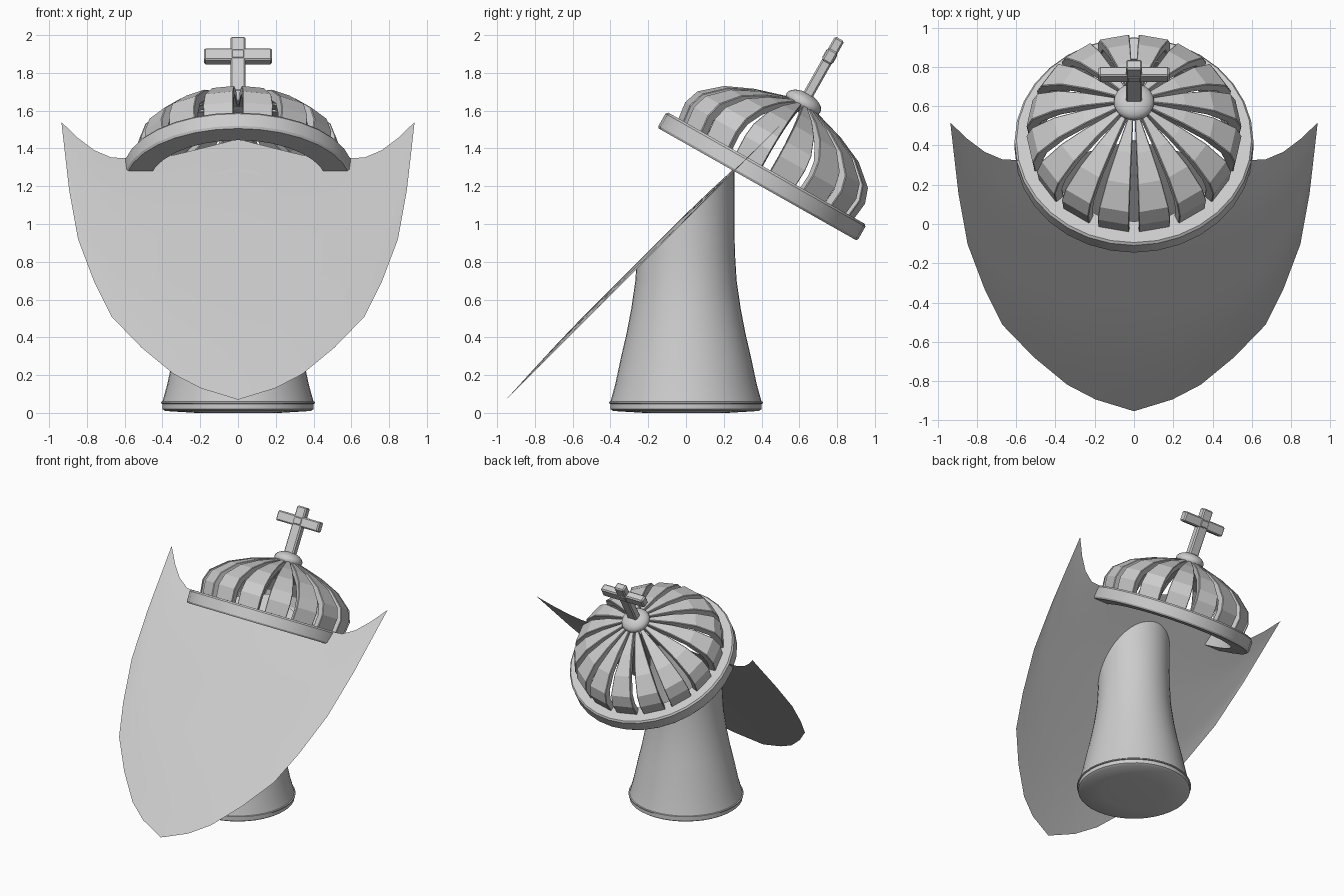
import bpy, bmesh, math
from mathutils import Matrix, Vector

if "Cube" in bpy.data.objects:
    bpy.data.objects.remove(bpy.data.objects["Cube"])

# crown parts are modelled upright, then tilted backwards with this matrix
TILT = Matrix.Translation((0, 0.378, 1.21)) @ Matrix.Rotation(math.radians(-29.5), 4, 'X')


def finish(name, bm, smooth=None, matrix=None, bevel=0):
    bmesh.ops.recalc_face_normals(bm, faces=bm.faces)
    mesh = bpy.data.meshes.new(name)
    bm.to_mesh(mesh)
    bm.free()
    ob = bpy.data.objects.new(name, mesh)
    bpy.context.collection.objects.link(ob)
    if matrix:
        ob.matrix_world = matrix
    if bevel:
        mod = ob.modifiers.new("bevel", 'BEVEL')
        mod.width, mod.segments = bevel, 1
        mod.limit_method = 'ANGLE'
        mod.angle_limit = math.radians(50)
    if smooth:
        bpy.ops.object.select_all(action='DESELECT')
        ob.select_set(True)
        bpy.context.view_layer.objects.active = ob
        bpy.ops.object.shade_smooth_by_angle(angle=math.radians(smooth))
    return ob


def lathe(bm, profile, sides, closed=False):
    """Spin (radius, height) points around z; closed joins last to first, else caps."""
    rings = [[bm.verts.new((r * math.cos(2 * math.pi * i / sides),
                            r * math.sin(2 * math.pi * i / sides), z))
              for i in range(sides)] for r, z in profile]
    pairs = list(zip(rings, rings[1:]))
    if closed:
        pairs.append((rings[-1], rings[0]))
    else:
        bm.faces.new(rings[0])
        bm.faces.new(rings[-1])
    for a, b in pairs:
        for i in range(sides):
            j = (i + 1) % sides
            bm.faces.new((a[i], a[j], b[j], b[i]))


def box(bm, size, centre):
    bmesh.ops.create_cube(bm, size=1, matrix=Matrix.Translation(centre)
                          @ Matrix.Diagonal((*size, 1)))


# neck: flared column, sliced along the plane of the shield
bm = bmesh.new()
lathe(bm, [(0.22, 0.0), (0.385, 0.01), (0.4, 0.02), (0.4, 0.048), (0.408, 0.05),
           (0.408, 0.058), (0.4, 0.06), (0.375, 0.15), (0.343, 0.3), (0.315, 0.42),
           (0.29, 0.55), (0.268, 0.7), (0.259, 0.85), (0.256, 1.0), (0.256, 1.5)], 40)
cut = bmesh.ops.bisect_plane(bm, geom=bm.verts[:] + bm.edges[:] + bm.faces[:],
                             plane_co=(0, 0, 1.04), plane_no=(0, -1, 1), clear_outer=True)
edges = [e for e in cut['geom_cut'] if isinstance(e, bmesh.types.BMEdge)]
bmesh.ops.holes_fill(bm, edges=edges)
finish("neck", bm, 35)

# shield: thin sloped sheet between an upper and a lower edge curve
half = [(0, 0.07, 1.45), (0.196, 0.13, 1.40), (0.34, 0.205, 1.365), (0.51, 0.345, 1.345),
        (0.67, 0.51, 1.352), (0.76, 0.69, 1.39), (0.847, 0.92, 1.455), (0.894, 1.18, 1.50)]
columns = [(-x, a, b) for x, a, b in reversed(half[1:])] + half
rows = 10
bm = bmesh.new()
grid = []
for x, low, high in columns:
    col = []
    for k in range(rows + 1):
        v = k / rows
        bulge = 0.022 * min(1, 5 * v * (1 - v)) * (1 - (x / 0.935) ** 2)
        z = low + (high - low) * v
        col.append(bm.verts.new((x, z - 1.023 - bulge * 0.707, z + bulge * 0.707)))
    grid.append(col)
for a, b in zip(grid, grid[1:]):
    for k in range(rows):
        bm.faces.new((a[k], b[k], b[k + 1], a[k + 1]))
for col, s in ((grid[0], -1), (grid[-1], 1)):
    tip = bm.verts.new((0.935 * s, 0.515, 1.54))
    for k in range(rows):
        bm.faces.new((col[k], col[k + 1], tip))
# front faces look forward and up
shield = finish("shield", bm, 60)
if shield.data.polygons[20].normal.y > 0:
    shield.data.flip_normals()

# crown band
bm = bmesh.new()
lathe(bm, [(0.475, 0), (0.6, 0), (0.608, 0.012), (0.608, 0.086), (0.598, 0.098),
           (0.475, 0.098)], 32, closed=True)
finish("crown_band", bm, 30, TILT)

# crown ribs: sixteen curved panels with open slots between them
outer = [(0.535, 0.085), (0.548, 0.19), (0.52, 0.272), (0.41, 0.367), (0.265, 0.432),
         (0.09, 0.485), (0.03, 0.495)]
inner = [(r * 0.9, 0.085 + (z - 0.085) * 0.88) for r, z in outer]
loop = outer + inner[::-1]
bm = bmesh.new()
for i in range(16):
    mid = math.radians(22.5 * (i + 0.5))
    sides = []
    for s in (-1, 1):
        a = mid + s * math.radians(8.6)
        sides.append([bm.verts.new((r * math.cos(a), r * math.sin(a), z)) for r, z in loop])
    p, q = sides
    n, m = len(loop), len(outer)
    for k in range(n):
        j = (k + 1) % n
        bm.faces.new((p[k], p[j], q[j], q[k]))
    for k in range(m - 1):
        for w in sides:
            bm.faces.new((w[k], w[k + 1], w[n - 2 - k], w[n - 1 - k]))
finish("crown_ribs", bm, None, TILT, bevel=0.008)

# flattened ball on top of the crown
bm = bmesh.new()
bmesh.ops.create_uvsphere(bm, u_segments=24, v_segments=12, radius=1,
                          matrix=Matrix.Translation((0, 0, 0.495))
                          @ Matrix.Diagonal((0.103, 0.103, 0.057, 1)))
finish("crown_ball", bm, 40, TILT)

# cross: upright, crossbar and raised square at the joint
bm = bmesh.new()
box(bm, (0.082, 0.056, 0.37), (0, 0, 0.7))
finish("cross_upright", bm, None, TILT, bevel=0.009)
bm = bmesh.new()
box(bm, (0.36, 0.058, 0.075), (0, 0, 0.778))
finish("cross_bar", bm, None, TILT, bevel=0.009)
bm = bmesh.new()
box(bm, (0.07, 0.066, 0.055), (0, 0, 0.778))
finish("cross_joint", bm, None, TILT, bevel=0.006)
